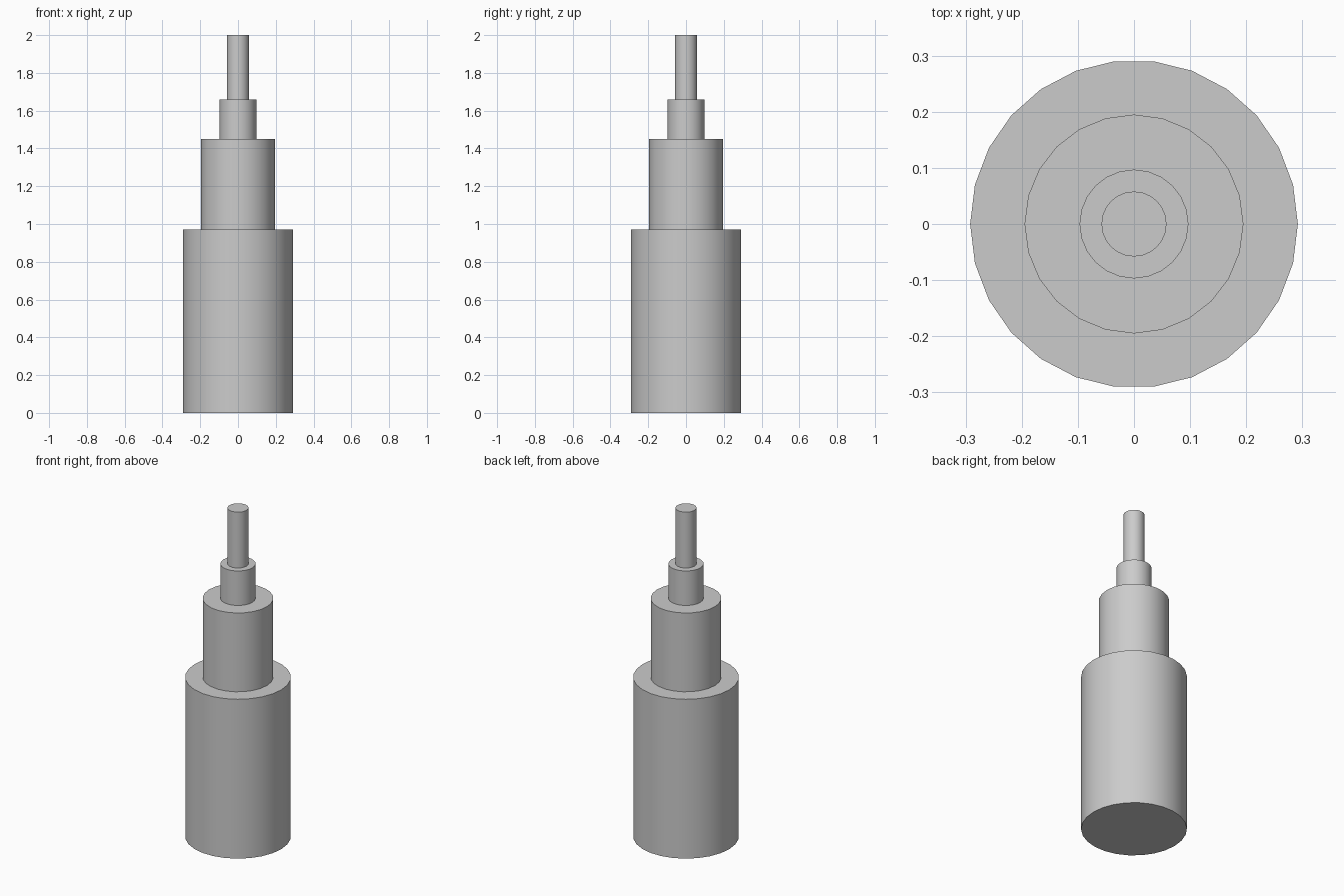
import bpy

if "Cube" in bpy.data.objects:
    bpy.data.objects.remove(bpy.data.objects["Cube"])

# Stacked stages, widest at the bottom: name, radius, bottom, top, sides
STAGES = [
    ("base_stage", 0.292, 0.0, 0.97, 26),
    ("middle_stage", 0.195, 0.97, 1.45, 24),
    ("collar_stage", 0.097, 1.45, 1.66, 24),
    ("tip_rod", 0.058, 1.66, 2.0, 24),
]


def add_stage(name, radius, bottom, top, sides):
    # Rotated a quarter turn so a corner lies on the x axis
    bpy.ops.mesh.primitive_cylinder_add(
        vertices=sides, radius=radius, depth=top - bottom,
        location=(0, 0, (bottom + top) / 2), rotation=(0, 0, 1.5707963))
    obj = bpy.context.object
    obj.name = name
    bpy.ops.object.shade_smooth_by_angle(angle=0.6)


for stage in STAGES:
    add_stage(*stage)
